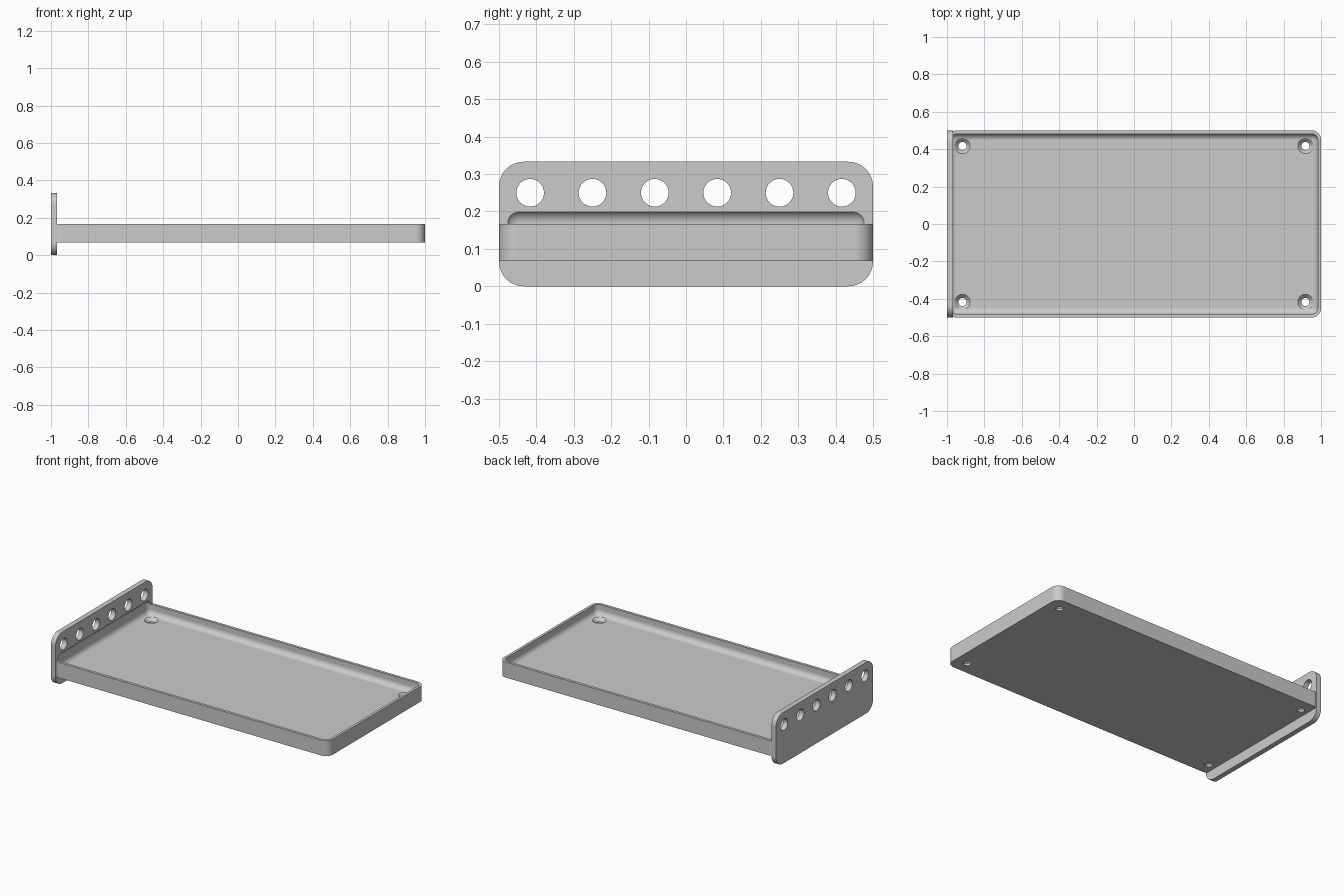
import bpy, bmesh, math
from mathutils import Vector

if "Cube" in bpy.data.objects:
    bpy.data.objects.remove(bpy.data.objects["Cube"], do_unlink=True)

grey = bpy.data.materials.new("plain grey")
grey.use_nodes = True
colour = (0.6, 0.6, 0.6, 1)
grey.diffuse_color = colour
grey.node_tree.nodes["Principled BSDF"].inputs["Base Color"].default_value = colour


def finish(name, bm):
    bmesh.ops.recalc_face_normals(bm, faces=bm.faces)
    mesh = bpy.data.meshes.new(name)
    bm.to_mesh(mesh)
    bm.free()
    mesh.materials.append(grey)
    obj = bpy.data.objects.new(name, mesh)
    bpy.context.collection.objects.link(obj)
    return obj


def rounded_box(name, low, high, radius, axis=None):
    """Box rounded on the edges along one axis, or on all edges."""
    low, high = Vector(low), Vector(high)
    bm = bmesh.new()
    bmesh.ops.create_cube(bm, size=1)
    for v in bm.verts:
        v.co = (low + high) / 2 + v.co * (high - low)
    edges = [e for e in bm.edges if axis is None or
             abs((e.verts[0].co - e.verts[1].co)[axis]) > 1e-4]
    bmesh.ops.bevel(bm, geom=edges, offset=radius, segments=8,
                    profile=0.5, affect='EDGES', clamp_overlap=True)
    return finish(name, bm)


def lathe(name, profile, place, along_x=False, sides=40):
    """Closed solid of revolution from (radius, height) points."""
    bm = bmesh.new()
    rings = []
    for r, h in profile:
        ring = []
        for i in range(sides):
            a = 2 * math.pi * i / sides
            u, w = r * math.cos(a), r * math.sin(a)
            co = Vector((h, u, w) if along_x else (u, w, h))
            ring.append(bm.verts.new(co + Vector(place)))
        rings.append(ring)
    for a, b in zip(rings, rings[1:]):
        for i in range(sides):
            j = (i + 1) % sides
            bm.faces.new((a[i], a[j], b[j], b[i]))
    bm.faces.new(rings[0])
    bm.faces.new(rings[-1])
    return finish(name, bm)


def combine(target, other, operation):
    """Apply a boolean and remove the helper solid."""
    mod = target.modifiers.new("boolean", 'BOOLEAN')
    mod.operation = operation
    mod.solver = 'EXACT'
    mod.object = other
    bpy.context.view_layer.update()
    graph = bpy.context.evaluated_depsgraph_get()
    mesh = bpy.data.meshes.new_from_object(target.evaluated_get(graph))
    target.modifiers.clear()
    target.data = mesh
    bpy.data.objects.remove(other, do_unlink=True)


# Tray body joined to the upright end plate
tray = rounded_box("tray_with_end_plate", (-0.995, -0.5, 0.067), (1, 0.5, 0.167), 0.05, 2)
plate = rounded_box("end_plate", (-1, -0.5, 0), (-0.967, 0.5, 0.333), 0.066, 0)
combine(tray, plate, 'UNION')

# Filleted hollow, which also bites a shallow groove into the plate
hollow = rounded_box("hollow", (-0.983, -0.482, 0.1), (0.983, 0.482, 0.204), 0.035)
combine(tray, hollow, 'DIFFERENCE')

# Countersunk screw holes in the floor corners
screw = [(0.022, 0.04), (0.022, 0.08), (0.042, 0.101), (0.042, 0.15)]
for sx in (-1, 1):
    for sy in (-1, 1):
        combine(tray, lathe("screw_hole", screw, (sx * 0.917, sy * 0.417, 0)), 'DIFFERENCE')

# Row of round holes through the end plate
for i in range(6):
    y = (i - 2.5) / 6
    hole = lathe("plate_hole", [(0.037, -1.1), (0.037, -0.9)], (0, y, 0.25), True)
    combine(tray, hole, 'DIFFERENCE')

# One material, smooth fillets with crisp edges
tray.data.materials.clear()
tray.data.materials.append(grey)
for p in tray.data.polygons:
    p.material_index = 0
bpy.ops.object.select_all(action='DESELECT')
tray.select_set(True)
bpy.context.view_layer.objects.active = tray
bpy.ops.object.shade_smooth_by_angle(angle=math.radians(30))
weighted = tray.modifiers.new("weighted normals", 'WEIGHTED_NORMAL')
weighted.keep_sharp = True
